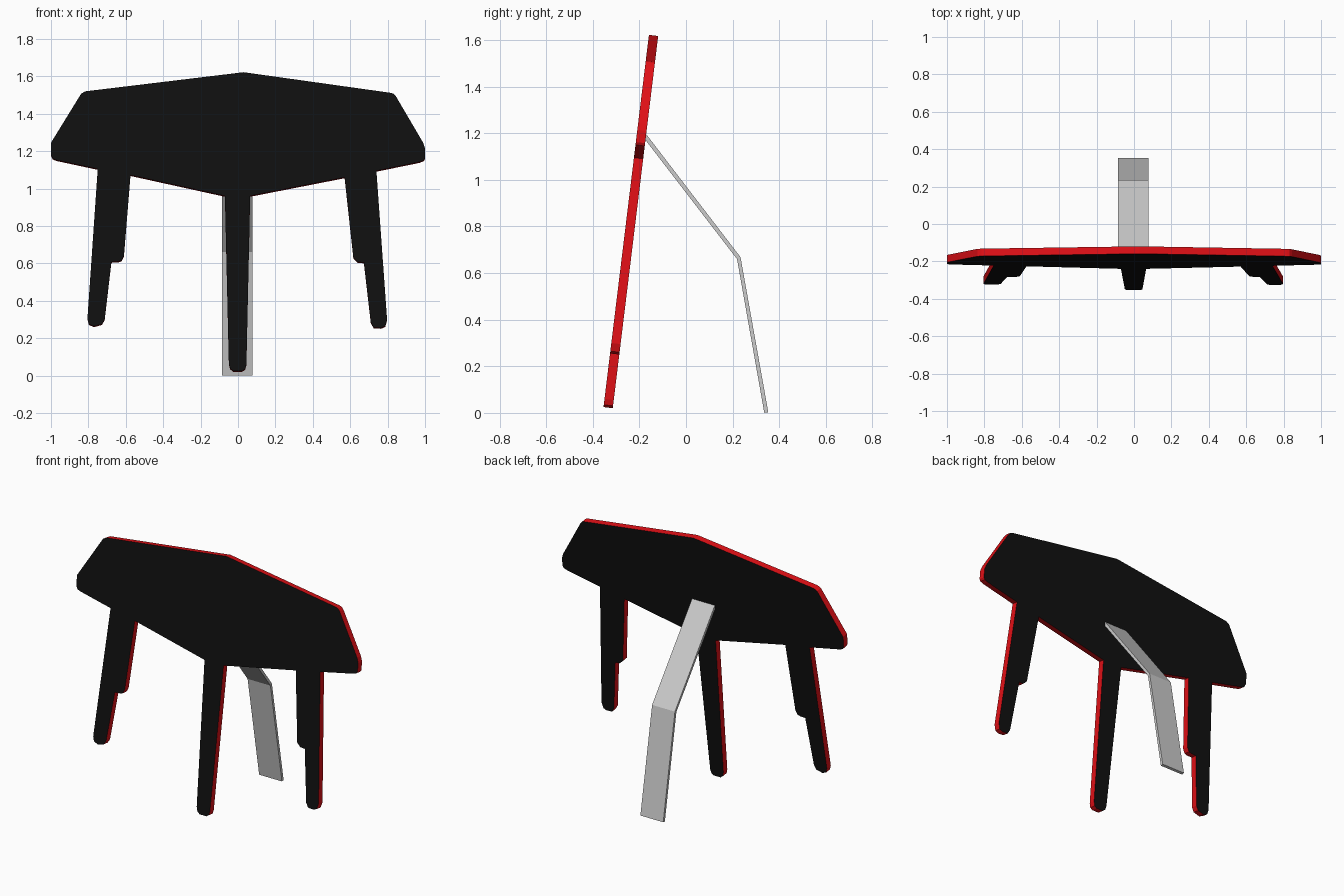
import bpy, bmesh, math
from mathutils import Vector


def material(name, color):
    m = bpy.data.materials.new(name)
    m.diffuse_color = color
    return m


def prism(name, points, offset, mats=()):
    """Extrude a closed loop of 3D points; caps use slot 0, rim the last slot."""
    bm = bmesh.new()
    a = [bm.verts.new(p) for p in points]
    b = [bm.verts.new(Vector(p) + Vector(offset)) for p in points]
    bm.faces.new(a)
    bm.faces.new(b[::-1])
    n = len(a)
    for i in range(n):
        f = bm.faces.new((a[i], b[i], b[(i + 1) % n], a[(i + 1) % n]))
        f.material_index = max(len(mats) - 1, 0)
    bmesh.ops.recalc_face_normals(bm, faces=bm.faces)
    me = bpy.data.meshes.new(name)
    bm.to_mesh(me)
    bm.free()
    for m in mats:
        me.materials.append(m)
    ob = bpy.data.objects.new(name, me)
    bpy.context.collection.objects.link(ob)
    return ob


black = material("black_face", (0.005, 0.005, 0.005, 1))
red = material("red_rim", (0.75, 0.005, 0.008, 1))

# Front outline of the panel with its three downward arms (x, z)
outline = [
    (0.03, 1.622), (0.815, 1.512), (0.832, 1.507), (0.845, 1.492),
    (0.99, 1.245), (1.0, 1.215), (1.0, 1.162), (0.992, 1.15), (0.97, 1.142),
    (0.74, 1.095), (0.797, 0.30), (0.787, 0.265), (0.765, 0.255),
    (0.725, 0.258), (0.71, 0.285), (0.673, 0.605), (0.64, 0.607),
    (0.617, 0.63), (0.57, 1.06),
    (0.065, 0.961), (0.045, 0.06), (0.038, 0.035), (0.022, 0.025),
    (-0.025, 0.025), (-0.042, 0.038), (-0.049, 0.065), (-0.07, 0.961),
    (-0.575, 1.072), (-0.61, 0.64), (-0.623, 0.615), (-0.64, 0.61),
    (-0.677, 0.608), (-0.713, 0.30), (-0.728, 0.275), (-0.77, 0.264),
    (-0.797, 0.275), (-0.805, 0.305), (-0.75, 1.105), (-0.97, 1.152),
    (-0.99, 1.16), (-1.0, 1.18), (-1.0, 1.245), (-0.838, 1.508),
    (-0.815, 1.52),
]
slope = 0.122
tilt = math.atan(slope)
thick = 0.04
prism("tilted_panel", [(x, -0.357 + slope * z, z) for x, z in outline],
      (0, thick * math.cos(tilt), -thick * math.sin(tilt)), (black, red))

# Bent rear support strip (y, z)
strip = [(-0.174, 1.2), (0.234, 0.668), (0.353, 0.003),
         (0.336, 0.0), (0.219, 0.66), (-0.178, 1.176)]
prism("rear_support", [(-0.085, y, z) for y, z in strip], (0.162, 0, 0))
